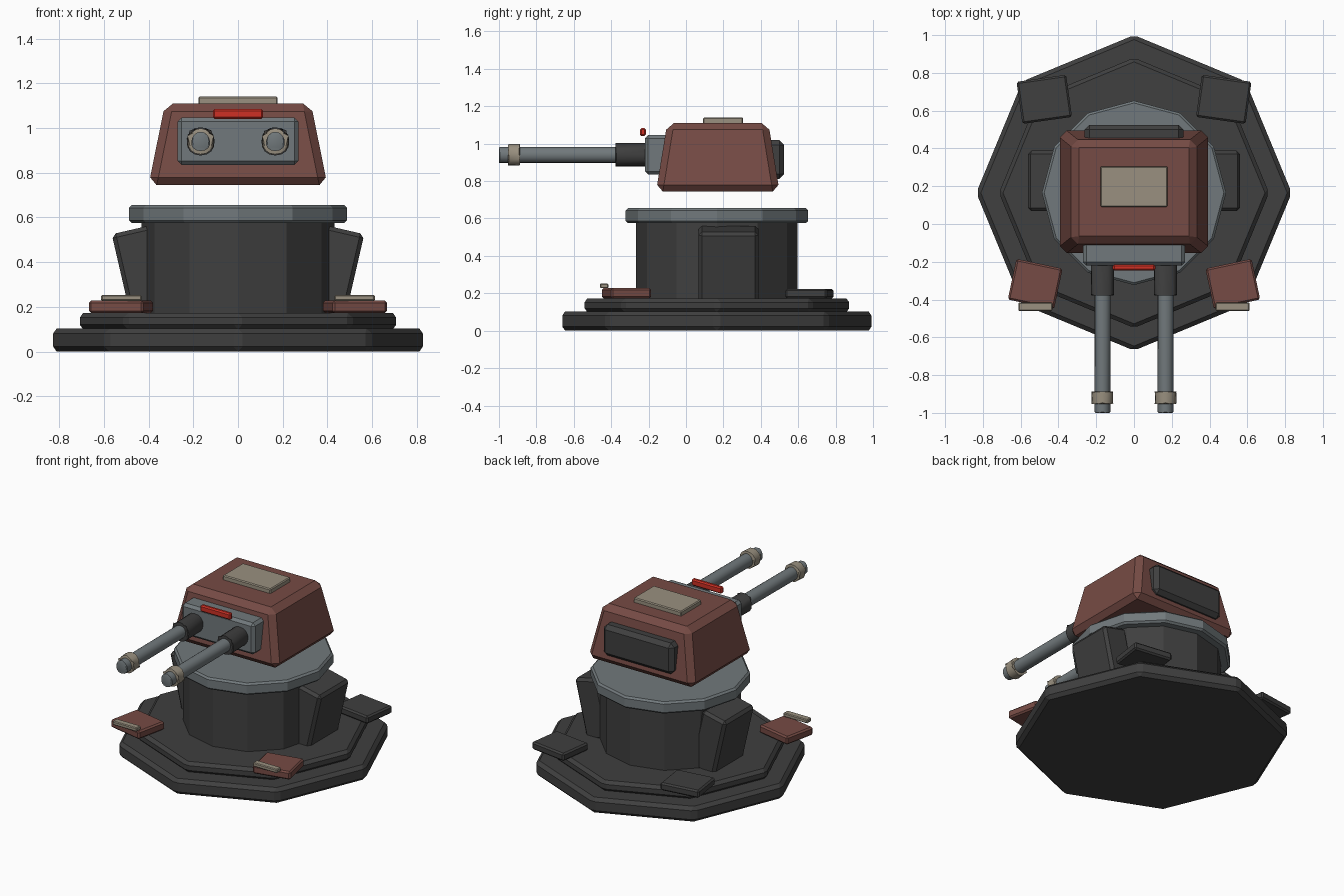
import bpy, bmesh
from math import radians
from mathutils import Matrix, Vector

cube = bpy.data.objects.get("Cube")
if cube:
    bpy.data.objects.remove(cube, do_unlink=True)


def material(name, r, g, b):
    m = bpy.data.materials.new(name)
    m.use_nodes = True
    m.diffuse_color = (r, g, b, 1)
    bsdf = next(n for n in m.node_tree.nodes if n.type == 'BSDF_PRINCIPLED')
    bsdf.inputs["Base Color"].default_value = (r, g, b, 1)
    return m


DARK = material("dark_metal", 0.05, 0.05, 0.05)
GREY = material("steel_grey", 0.165, 0.19, 0.2)
BROWN = material("rust_red_paint", 0.18, 0.07, 0.058)
TAN = material("tan_metal", 0.32, 0.28, 0.215)
RED = material("signal_red", 0.62, 0.03, 0.018)
MID_Y = 0.165


def finish(bm, name, mat, bevel):
    if bevel:
        sharp = [e for e in bm.edges if e.calc_face_angle(0) > radians(40)]
        bmesh.ops.bevel(bm, geom=sharp, offset=bevel, segments=1,
                        affect='EDGES', clamp_overlap=True)
    bmesh.ops.recalc_face_normals(bm, faces=bm.faces)
    mesh = bpy.data.meshes.new(name)
    bm.to_mesh(mesh)
    bm.free()
    mesh.materials.append(mat)
    ob = bpy.data.objects.new(name, mesh)
    bpy.context.collection.objects.link(ob)
    return ob


def box(name, mat, centre, size, bevel=0.01, rot=None, taper=None):
    """Box with an optional rotation and a top scaled by taper (x, y)."""
    bm = bmesh.new()
    bmesh.ops.create_cube(bm, size=1)
    for v in bm.verts:
        if taper and v.co.z > 0:
            v.co.x *= taper[0]
            v.co.y *= taper[1]
        v.co = Vector(a * b for a, b in zip(v.co, size))
    bm.transform(Matrix.Translation(centre) @ (rot or Matrix()))
    return finish(bm, name, mat, bevel)


def prism(name, mat, sides, radius, z0, z1, bevel):
    """Upright prism with a corner pointing to the back."""
    bm = bmesh.new()
    bmesh.ops.create_cone(bm, cap_ends=True, segments=sides, radius1=radius,
                          radius2=radius, depth=z1 - z0)
    bmesh.ops.rotate(bm, verts=bm.verts,
                     matrix=Matrix.Rotation(radians(90), 3, 'Z'))
    # align the furthest corner with the y axis
    far = max(bm.verts, key=lambda v: v.co.y).co
    turn = Vector((far.x, far.y)).angle_signed(Vector((0, 1)))
    bmesh.ops.rotate(bm, verts=bm.verts, matrix=Matrix.Rotation(-turn, 3, 'Z'))
    bm.transform(Matrix.Translation((0, MID_Y, (z0 + z1) / 2)))
    return finish(bm, name, mat, bevel)


def tube(name, mat, x, radius, y0, y1, bevel=0.006):
    """Cylinder lying along the firing direction."""
    bm = bmesh.new()
    bmesh.ops.create_cone(bm, cap_ends=True, segments=16, radius1=radius,
                          radius2=radius, depth=y1 - y0)
    bm.transform(Matrix.Translation((x, (y0 + y1) / 2, 0.94))
                 @ Matrix.Rotation(radians(90), 4, 'X'))
    ob = finish(bm, name, mat, bevel)
    bpy.ops.object.select_all(action='DESELECT')
    ob.select_set(True)
    bpy.context.view_layer.objects.active = ob
    bpy.ops.object.shade_smooth_by_angle(angle=radians(30))


# Stepped base, column and turning ring
prism("base_plate", DARK, 8, 0.835, 0, 0.103, 0.022)
prism("base_step", DARK, 8, 0.715, 0.1, 0.172, 0.02)
prism("column", DARK, 12, 0.432, 0.165, 0.6, 0)
prism("turning_ring", GREY, 12, 0.488, 0.575, 0.655, 0.012)

# Parts mirrored on both sides
for side, s in (("left", 1), ("right", -1)):
    box(f"buttress_{side}", DARK, (s * 0.432, 0.228, 0.35), (0.18, 0.32, 0.4),
        0.018, Matrix.Rotation(s * radians(13), 4, 'Y'))
    box(f"rear_foot_{side}", DARK, (s * 0.475, 0.66, 0.198), (0.265, 0.225, 0.052),
        0.01, Matrix.Rotation(s * radians(-8), 4, 'Z'))
    box(f"front_foot_{side}", BROWN, (s * 0.523, -0.318, 0.2), (0.25, 0.22, 0.055),
        0.01, Matrix.Rotation(s * radians(12), 4, 'Z'))
    box(f"foot_strip_{side}", TAN, (s * 0.522, -0.438, 0.24), (0.18, 0.045, 0.026), 0.005)
    x = s * 0.167
    tube(f"barrel_sleeve_{side}", DARK, x, 0.063, -0.378, -0.2)
    tube(f"barrel_{side}", GREY, x, 0.043, -1, -0.2)
    tube(f"muzzle_ring_{side}", TAN, x, 0.058, -0.952, -0.887)

# Turret head
box("turret_head", BROWN, (0, 0.17, 0.927), (0.8, 0.66, 0.366), 0.036,
    taper=(0.815, 0.82))
box("roof_hatch", TAN, (0, 0.198, 1.12), (0.355, 0.215, 0.04), 0.006)
box("gun_mantlet", GREY, (0, -0.155, 0.94), (0.54, 0.13, 0.212), 0.018)
box("signal_light", RED, (0, -0.23, 1.062), (0.225, 0.03, 0.044), 0.008)
box("rear_box", DARK, (0, 0.46, 0.915), (0.525, 0.13, 0.208), 0.026)
